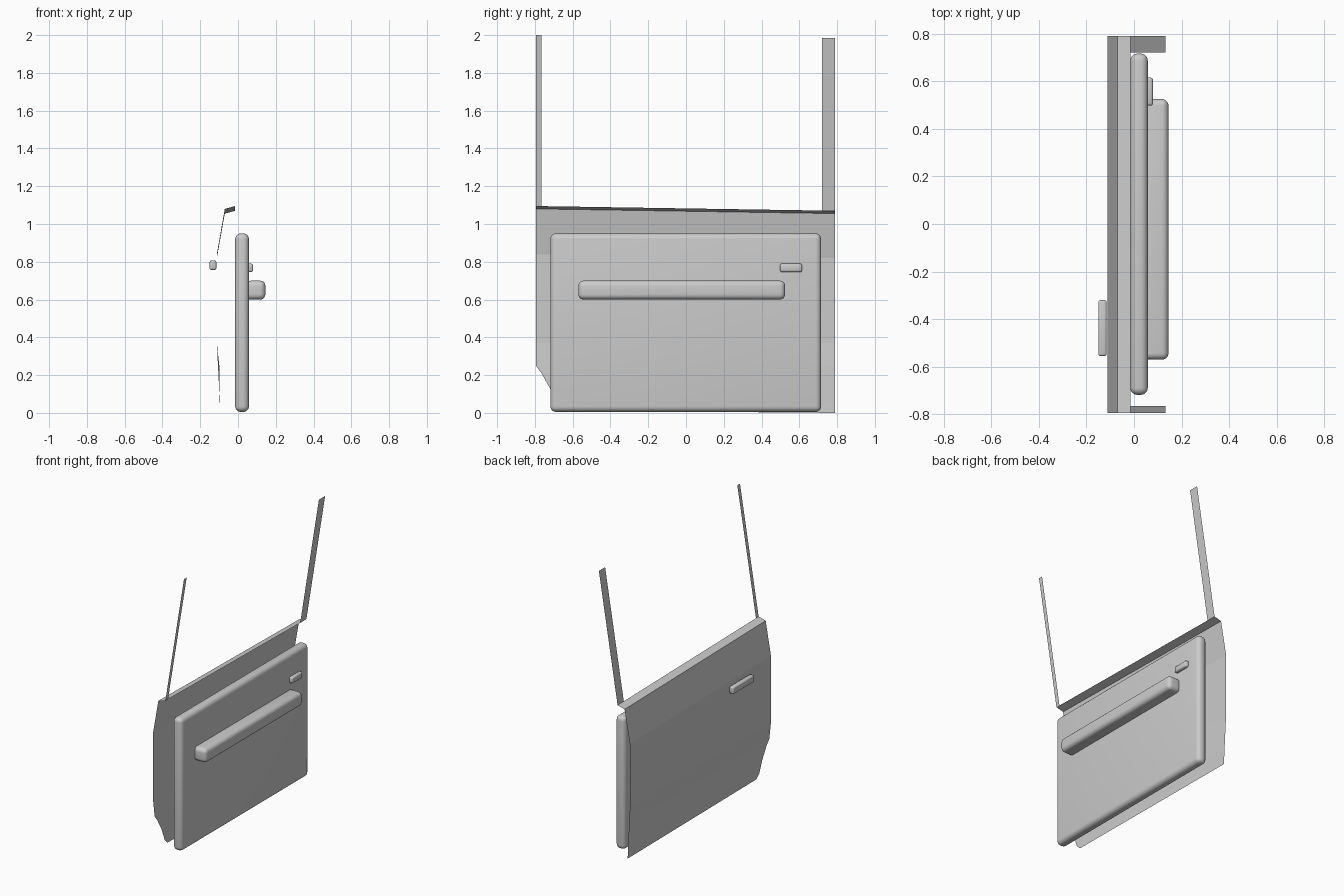
import bpy, bmesh
from mathutils import Vector

if "Cube" in bpy.data.objects:
    bpy.data.objects.remove(bpy.data.objects["Cube"])

grey = bpy.data.materials.new("plain_grey")
grey.diffuse_color = (0.6, 0.6, 0.6, 1)
grey.use_nodes = True
grey.node_tree.nodes["Principled BSDF"].inputs["Base Color"].default_value = grey.diffuse_color


def finish(name, bm):
    me = bpy.data.meshes.new(name)
    bm.to_mesh(me)
    bm.free()
    me.materials.append(grey)
    ob = bpy.data.objects.new(name, me)
    bpy.context.collection.objects.link(ob)
    return ob


def rounded_box(name, lo, hi, radius, segments=5):
    """Box between two corners with rounded edges."""
    lo, hi = Vector(lo), Vector(hi)
    bm = bmesh.new()
    bmesh.ops.create_cube(bm, size=1)
    for v in bm.verts:
        v.co = Vector(c * s for c, s in zip(v.co, hi - lo)) + (lo + hi) / 2
    bmesh.ops.bevel(bm, geom=bm.edges[:], offset=radius, segments=segments,
                    profile=0.5, affect='EDGES')
    ob = finish(name, bm)
    bpy.ops.object.select_all(action='DESELECT')
    ob.select_set(True)
    bpy.context.view_layer.objects.active = ob
    bpy.ops.object.shade_smooth_by_angle(angle=0.6)
    return ob


def sheet(name, rows):
    """Single-sided sheet from rows of (front point, rear point), top down."""
    bm = bmesh.new()
    pts = [[bm.verts.new(p) for p in row] for row in rows]
    for (a, b), (c, d) in zip(pts, pts[1:]):
        bm.faces.new((a, c, d, b))
    # outer side faces -x
    bm.normal_update()
    for f in bm.faces:
        if f.normal.x > 0:
            f.normal_flip()
    return finish(name, bm)


# outer door skin with window ledge: front x, y, z, rear x, z
Y_REAR = 0.79
skin = [(-0.015, -0.795, 1.095, -0.015, 1.07),
        (-0.070, -0.795, 1.080, -0.070, 1.055),
        (-0.112, -0.795, 0.840, -0.112, 0.82),
        (-0.112, -0.795, 0.370, -0.112, 0.37),
        (-0.099, -0.795, 0.250, -0.106, 0.25),
        (-0.098, -0.765, 0.210, -0.104, 0.21),
        (-0.097, -0.720, 0.130, -0.100, 0.13),
        (-0.096, -0.685, 0.040, -0.096, 0.04),
        (-0.095, -0.655, 0.012, -0.094, 0.00)]
sheet("door_skin", [((xf, yf, zf), (xr, Y_REAR, zr)) for xf, yf, zf, xr, zr in skin])

# leaning window pillars
for name, y0, y1, z0, z1 in (("front_window_pillar", -0.795, -0.765, 1.093, 2.0),
                             ("rear_window_pillar", 0.72, 0.79, 1.07, 1.985)):
    sheet(name, [((0.132, y0, z1), (0.132, y1, z1)),
                 ((-0.015, y0, z0), (-0.015, y1, z0))])

# inner trim, armrest and handles
rounded_box("inner_trim_panel", (-0.015, -0.718, 0.005), (0.058, 0.716, 0.95), 0.03)
rounded_box("armrest", (0.04, -0.57, 0.6), (0.145, 0.525, 0.7), 0.028)
rounded_box("inner_handle", (0.04, 0.497, 0.745), (0.08, 0.615, 0.79), 0.011, 3)
rounded_box("outer_handle", (-0.15, -0.555, 0.757), (-0.115, -0.32, 0.807), 0.009, 3)
